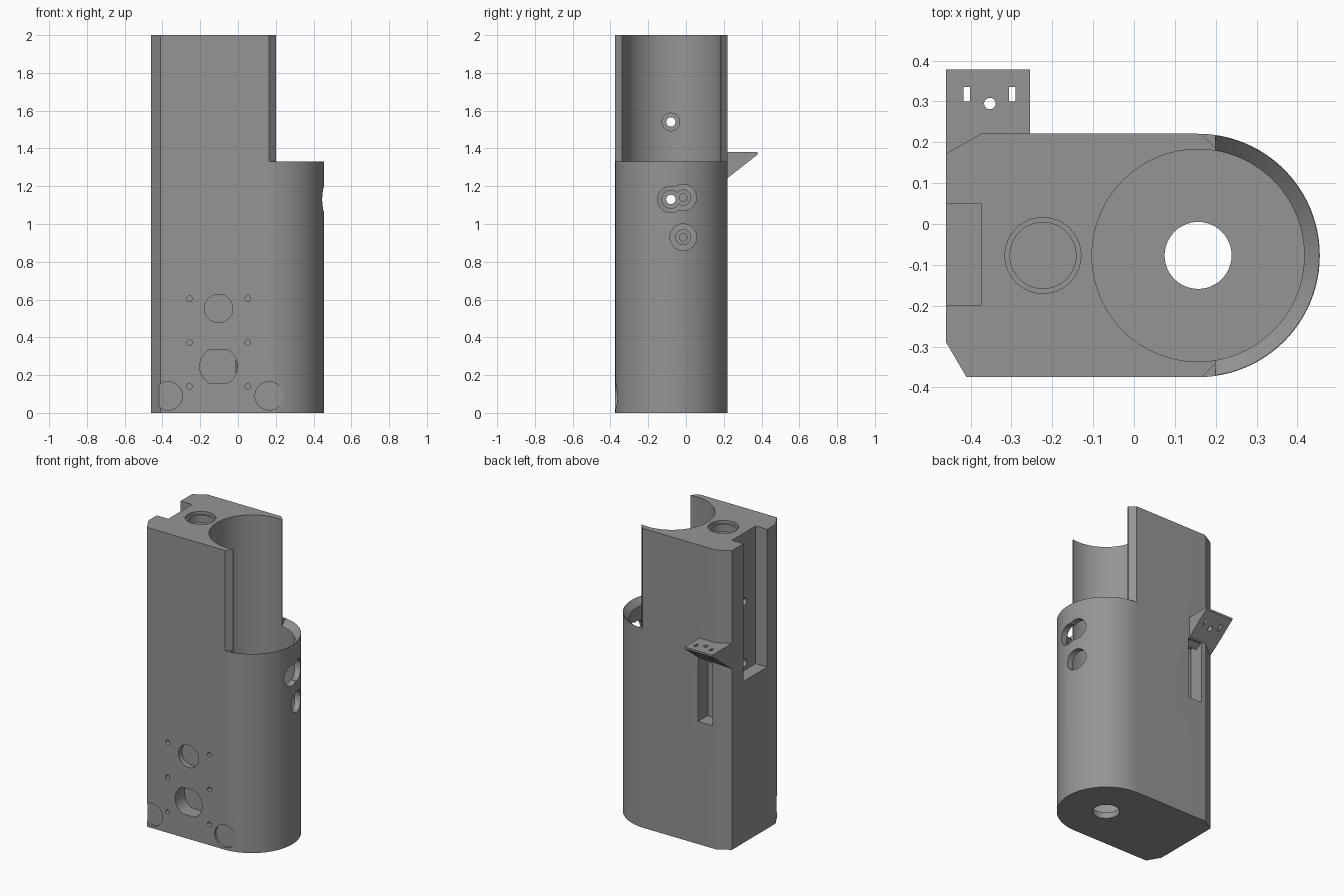
import bpy, bmesh, math
from mathutils import Matrix, Vector

if "Cube" in bpy.data.objects:
    bpy.data.objects.remove(bpy.data.objects["Cube"])

grey = bpy.data.materials.new("mid_grey")
grey.diffuse_color = (0.30, 0.30, 0.30, 1)
grey.use_nodes = True
grey.node_tree.nodes["Principled BSDF"].inputs["Base Color"].default_value = grey.diffuse_color

CX, CY, R_OUT, R_IN = 0.157, -0.077, 0.298, 0.26   # tube axis and radii


def to_object(bm, name):
    bmesh.ops.recalc_face_normals(bm, faces=bm.faces)
    me = bpy.data.meshes.new(name)
    bm.to_mesh(me)
    bm.free()
    me.materials.append(grey)
    ob = bpy.data.objects.new(name, me)
    bpy.context.collection.objects.link(ob)
    return ob


def prism(name, outline, start, end, axis="z"):
    """Extrude a 2D outline: z uses (x, y), y uses (x, z), x uses (y, z)."""
    place = {"z": lambda a, b, t: (a, b, t),
             "y": lambda a, b, t: (a, t, b),
             "x": lambda a, b, t: (t, a, b)}[axis]
    bm = bmesh.new()
    low = [bm.verts.new(place(a, b, start)) for a, b in outline]
    top = [bm.verts.new(place(a, b, end)) for a, b in outline]
    bm.faces.new(low)
    bm.faces.new(top)
    n = len(low)
    for i in range(n):
        j = (i + 1) % n
        bm.faces.new((low[i], low[j], top[j], top[i]))
    return to_object(bm, name)


def circle(a, b, r, n=32):
    return [(a + r * math.cos(2 * math.pi * i / n), b + r * math.sin(2 * math.pi * i / n))
            for i in range(n)]


def rect(a0, a1, b0, b1):
    return [(a0, b0), (a1, b0), (a1, b1), (a0, b1)]


def cut(target, cutter, operation="DIFFERENCE"):
    cutter.hide_render = True
    bpy.context.view_layer.objects.active = target
    mod = target.modifiers.new("cut", "BOOLEAN")
    mod.operation, mod.solver, mod.object = operation, "EXACT", cutter
    bpy.ops.object.modifier_apply(modifier=mod.name)
    bpy.data.objects.remove(cutter, do_unlink=True)


# Main body: block with chamfered left corners and a round right end
arc = [(CX + R_OUT * math.cos(t), CY + R_OUT * math.sin(t))
       for t in (math.pi * (i / 48 - 0.5) for i in range(49))]
body = prism("body", [(-0.46, -0.29), (-0.41, -0.375)] + arc
             + [(-0.375, 0.221), (-0.46, 0.172)], 0, 2)

# Tube bore and the hole in its floor
cut(body, prism("bore_cutter", circle(CX, CY, R_IN, 96), 0.04, 2.1))
cut(body, prism("floor_hole_cutter", circle(CX, CY, 0.082, 48), -0.1, 0.2))

# Open upper half of the tube, with slanted wall ends
cut(body, prism("opening_cutter", [(0.13, -0.41), (0.2, -0.34), (0.2, 0.186), (0.13, 0.256),
                                   (0.6, 0.256), (0.6, -0.41)], 1.33, 2.1))

# Inward sloping rim of the tube
bm = bmesh.new()
bmesh.ops.create_cone(bm, cap_ends=True, segments=96, radius1=0.25, radius2=0.3055, depth=0.06,
                      matrix=Matrix.Translation((CX, CY, 1.31)))
cutoff = bmesh.ops.bisect_plane(bm, geom=bm.verts[:] + bm.edges[:] + bm.faces[:],
                                plane_co=Vector((0.2, 0, 0)), plane_no=Vector((1, 0, 0)),
                                clear_inner=True)
bmesh.ops.holes_fill(bm, edges=[e for e in bm.edges if e.is_boundary])
cut(body, to_object(bm, "rim_cutter"))

# Stepped hole in the top
cut(body, prism("post_step_cutter", circle(-0.223, CY, 0.093, 48), 1.98, 2.1))
cut(body, prism("post_hole_cutter", circle(-0.223, CY, 0.081, 48), 1.93, 2.1))

# Rail slot in the left side and pocket in the back
cut(body, prism("rail_slot_cutter", rect(-0.6, -0.375, -0.2, 0.05), 1.08, 2.1))
cut(body, prism("back_pocket_cutter", rect(-0.35, -0.245, 0.12, 0.3), 0.82, 1.235))

# Bolt holes through the rail wall: y, z, step radius, hole radius, end x
for y, z, r_step, r_hole, x_end in ((-0.08, 1.54, 0.047, 0.025, -0.42),
                                    (-0.08, 1.13, 0.047, 0.025, -0.42),
                                    (-0.015, 1.14, 0.04, 0.02, -0.25),
                                    (-0.015, 0.93, 0.04, 0.02, -0.25)):
    cut(body, prism("bolt_step_cutter", circle(y, z, r_step), -0.15, 0.0, "x"))
    cut(body, prism("bolt_hole_cutter", circle(y, z, r_hole, 24), x_end, 0.0, "x"))
    # Access hole in the round outer wall
    if z < 1.3:
        cut(body, prism("access_cutter", circle(y, z, 0.07, 40), 0.3, 0.6, "x"))

# Front recesses: round, flattened round and two shallow feet
front = -0.375
cut(body, prism("round_recess_cutter", circle(-0.103, 0.553, 0.075, 40), -0.5, front + 0.035, "y"))
flat = [(x, min(max(z, 0.157), 0.335)) for x, z in circle(-0.103, 0.246, 0.1, 48)]
cut(body, prism("flat_recess_cutter", flat, -0.5, front + 0.1, "y"))
for x in (-0.37, 0.165):
    cut(body, prism("foot_recess_cutter", circle(x, 0.09, 0.075, 40), -0.5, front + 0.015, "y"))

# Screw holes on the front
for x in (-0.257, 0.052):
    for z in (0.14, 0.372, 0.605):
        cut(body, prism("screw_cutter", circle(x, z, 0.015, 16), -0.5, front + 0.03, "y"))

# Wedge bracket on the back with two slots and a round hole
bracket = prism("bracket", [(0.17, 1.21), (0.222, 1.245), (0.378, 1.367), (0.378, 1.38),
                            (0.17, 1.38)], -0.46, -0.255, "x")
for x in (-0.41, -0.298):
    cut(bracket, prism("bracket_slot_cutter", rect(x - 0.008, x + 0.008, 0.3, 0.336), 1.1, 1.5))
cut(bracket, prism("bracket_hole_cutter", circle(-0.353, 0.295, 0.014, 24), 1.1, 1.5))

# Smooth the round surfaces and keep the edges sharp
for ob in (body, bracket):
    bpy.ops.object.select_all(action="DESELECT")
    ob.select_set(True)
    bpy.context.view_layer.objects.active = ob
    bpy.ops.object.shade_smooth_by_angle(angle=math.radians(25))
